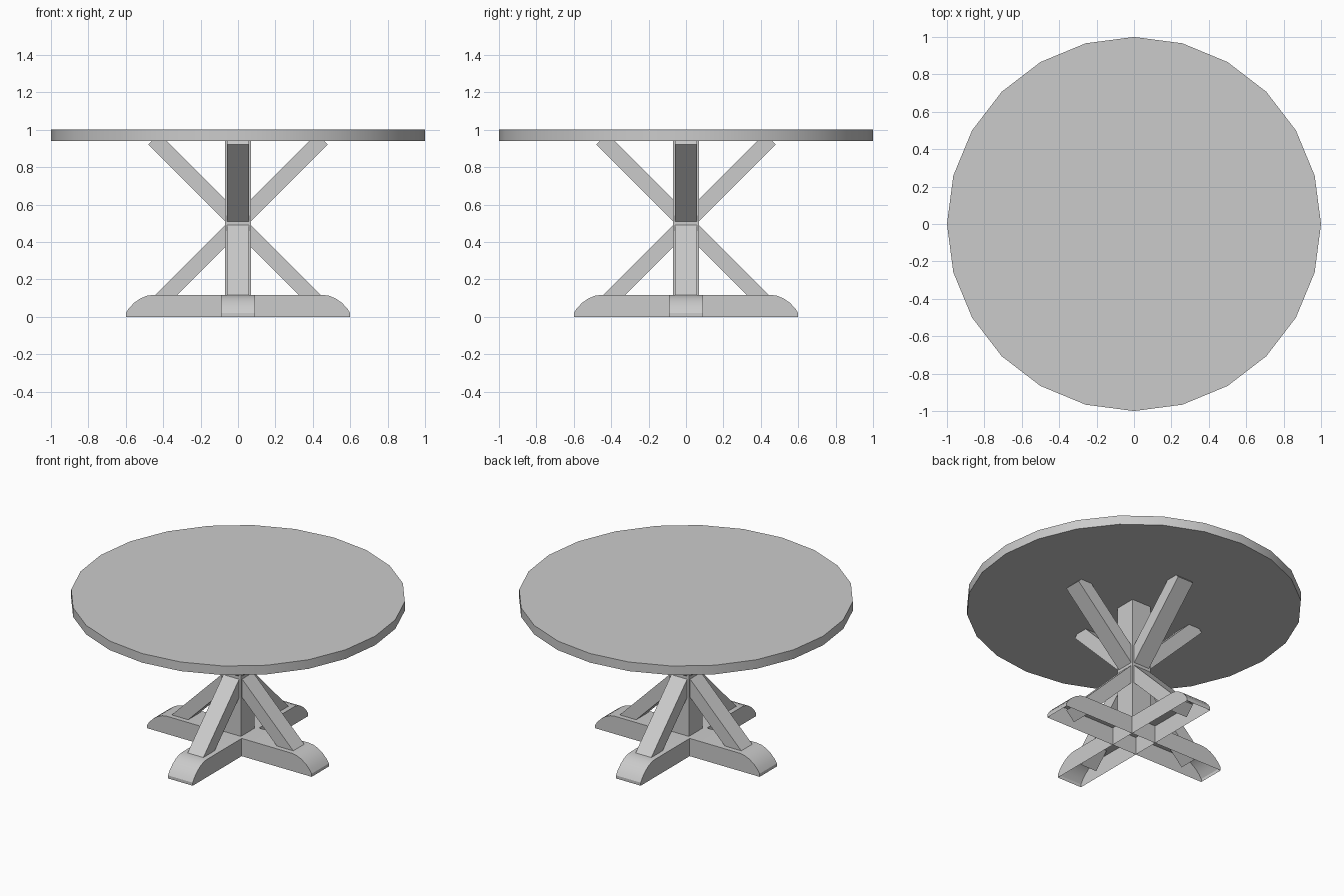
import bpy
import bmesh
import math
from mathutils import Matrix

cube = bpy.data.objects.get("Cube")
if cube:
    bpy.data.objects.remove(cube, do_unlink=True)

# Single flat colour
COLOUR = (0.6, 0.6, 0.6, 1)
grey = bpy.data.materials.new("plain_grey")
grey.use_nodes = True
grey.diffuse_color = COLOUR
grey.node_tree.nodes["Principled BSDF"].inputs["Base Color"].default_value = COLOUR


def add_object(name, bm, smooth=False):
    bmesh.ops.recalc_face_normals(bm, faces=bm.faces)
    mesh = bpy.data.meshes.new(name)
    bm.to_mesh(mesh)
    bm.free()
    mesh.materials.append(grey)
    obj = bpy.data.objects.new(name, mesh)
    bpy.context.collection.objects.link(obj)
    if smooth:
        bpy.ops.object.select_all(action="DESELECT")
        obj.select_set(True)
        bpy.context.view_layer.objects.active = obj
        bpy.ops.object.shade_smooth_by_angle(angle=math.radians(30))
    return obj


def add_box(name, size, matrix):
    bm = bmesh.new()
    bmesh.ops.create_cube(bm, size=1, matrix=matrix @ Matrix.Diagonal((*size, 1)))
    return add_object(name, bm)


def add_foot(name, turn):
    """Rounded-end rail, hollow and open underneath."""
    half = [(0.6, 0), (0.6, 0.02), (0.583, 0.046), (0.555, 0.075),
            (0.522, 0.098), (0.488, 0.112), (0.455, 0.117)]
    outline = half + [(-x, z) for x, z in reversed(half)]
    bm = bmesh.new()
    front, back = ([bm.verts.new((x, y, z)) for x, z in outline] for y in (-0.09, 0.09))
    bm.faces.new(front)
    bm.faces.new(back)
    for i in range(len(outline) - 1):
        bm.faces.new((front[i], front[i + 1], back[i + 1], back[i]))
    bm.transform(turn)
    # orient outward before the open shell is finished
    return add_object(name, bm, smooth=True)


# Round top
bm = bmesh.new()
bmesh.ops.create_cone(bm, cap_ends=True, segments=24, radius1=1, radius2=1,
                      depth=0.06, matrix=Matrix.Translation((0, 0, 0.97)))
add_object("table_top", bm, smooth=True)

# Central post
add_box("post", (0.14, 0.14, 0.83), Matrix.Translation((0, 0, 0.53)))

# Two crossed frames: a foot and an X of braces each
for frame, angle in (("side", 0), ("front", 90)):
    turn = Matrix.Rotation(math.radians(angle), 4, "Z")
    add_foot(f"{frame}_foot", turn)
    for label, tilt in (("rising", -45), ("falling", 45)):
        place = turn @ Matrix.Translation((0, 0, 0.5)) @ Matrix.Rotation(math.radians(tilt), 4, "Y")
        add_box(f"{frame}_{label}_brace", (1.273, 0.115, 0.085), place)
